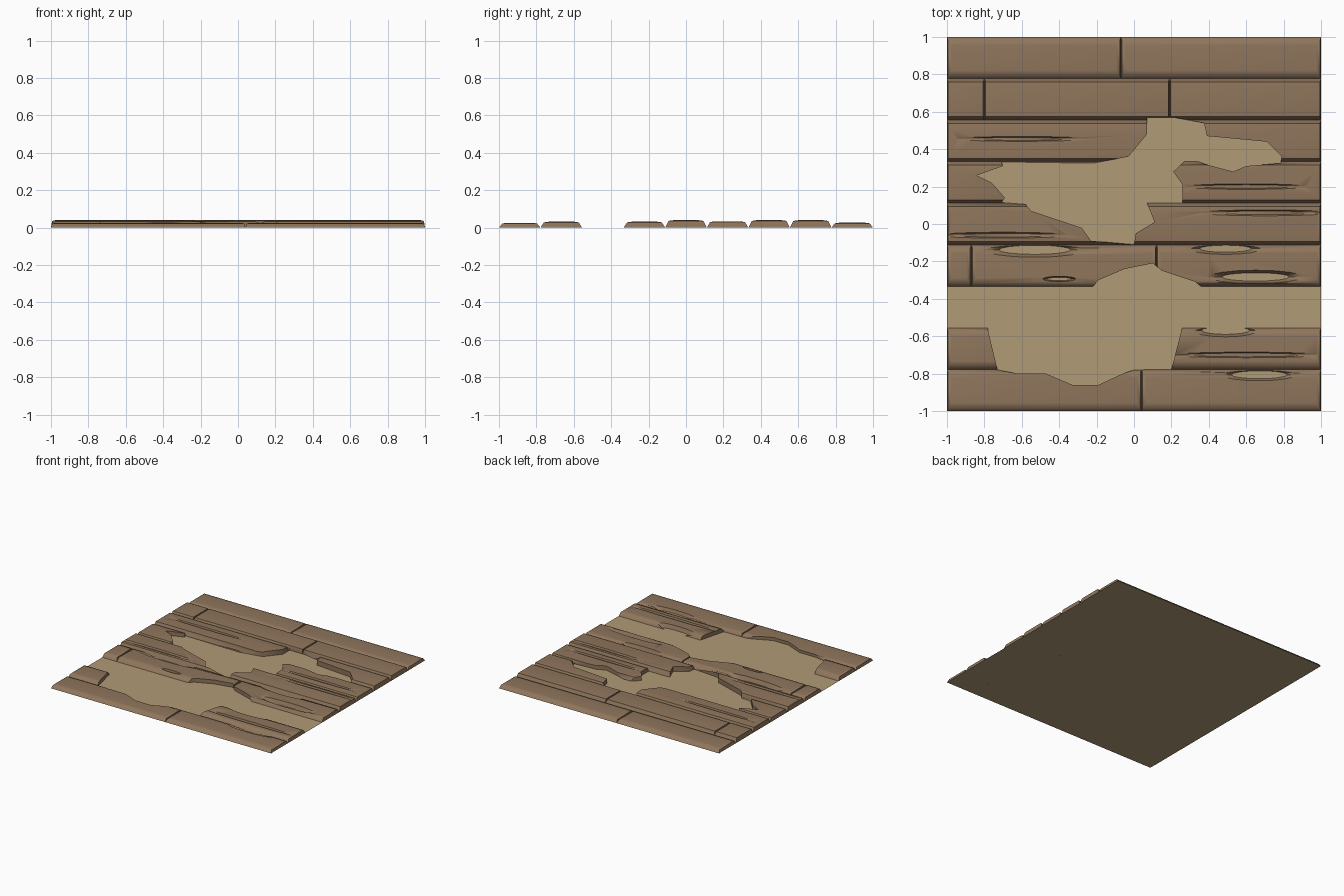
import bpy, bmesh, math

if "Cube" in bpy.data.objects:
    bpy.data.objects.remove(bpy.data.objects["Cube"])


def material(name, rgb):
    m = bpy.data.materials.new(name)
    m.diffuse_color = (*rgb, 1)
    m.use_nodes = True
    m.node_tree.nodes["Principled BSDF"].inputs["Base Color"].default_value = m.diffuse_color
    return m


wood = material("worn brown wood", (0.275, 0.18, 0.107))
earth = material("bare tan earth", (0.434, 0.328, 0.178))


def make_object(name, bm, mat=None):
    bmesh.ops.recalc_face_normals(bm, faces=bm.faces)
    me = bpy.data.meshes.new(name)
    bm.to_mesh(me)
    bm.free()
    ob = bpy.data.objects.new(name, me)
    bpy.context.collection.objects.link(ob)
    if mat:
        me.materials.append(mat)
    return ob


def loft(bm, rings):
    """Closed solid through rings of equal length."""
    vs = [[bm.verts.new(p) for p in r] for r in rings]
    n = len(vs[0])
    for a, b in zip(vs, vs[1:]):
        for i in range(n):
            j = (i + 1) % n
            bm.faces.new((a[i], a[j], b[j], b[i]))
    bm.faces.new(vs[0][::-1])
    bm.faces.new(vs[-1])


def prism(name, pts):
    """Vertical-walled cutter for a rotted-away hole."""
    bm = bmesh.new()
    loft(bm, [[(x, y, z) for x, y in pts] for z in (-0.05, 0.1)])
    return make_object(name, bm)


def dent(x, y, hx, hy, floor, grow=2.2):
    """Long tapered lens cutter: a worn hollow reaching down to floor."""
    bm = bmesh.new()
    rings = []
    for z, k in ((floor, 1), (0.05, grow)):
        ring = []
        for i in range(16):
            a = math.tau * i / 16
            ring.append((x + hx * (0.4 + 0.6 * k) * math.cos(a),
                         y + hy * k * math.sin(a), z))
        rings.append(ring)
    loft(bm, rings)
    return make_object("hollow_cutter", bm)


# Bare ground sheet
bm = bmesh.new()
bmesh.ops.create_grid(bm, x_segments=1, y_segments=1, size=1)
make_object("ground_sheet", bm, earth)

# Outlines of the two rotted holes
hole_a = [(.07, .57), (.21, .57), (.375, .54), (.39, .47), (.71, .44), (.79, .36),
          (.785, .325), (.6, .31), (.53, .28), (.38, .32), (.34, .335), (.27, .335),
          (.21, .28), (.26, .21), (.26, .112), (.07, .112), (.11, .01), (.01, -.05),
          (0, -.11), (-.23, -.09), (-.28, -.02), (-.55, .07), (-.58, .105), (-.71, .115),
          (-.69, .14), (-.76, .22), (-.84, .26), (-.7, .31), (-.71, .332), (-.22, .325),
          (-.03, .36), (.07, .48)]
hole_b = [(-.22, -.335), (-.19, -.3), (-.05, -.24), (.1, -.21), (.15, -.25), (.33, -.31),
          (.36, -.335), (.36, -.5), (.26, -.545), (.2, -.777), (0, -.78), (-.06, -.8),
          (-.19, -.86), (-.33, -.86), (-.47, -.8), (-.62, -.8), (-.73, -.78),
          (-.78, -.57), (-.78, -.5), (-.22, -.5)]
cutters = [prism("upper_hole_cutter", hole_a), prism("lower_hole_cutter", hole_b)]

# Worn hollows: some through to the ground, some shallow
for d in [(-.53, -.138, .18, .022, -.005), (.49, -.132, .13, .017, -.005),
          (-.4, -.294, .06, .008, -.005), (.65, -.283, .17, .02, -.005),
          (.49, -.569, .12, .019, -.005), (.67, -.806, .14, .019, -.005),
          (-.6, .455, .25, .008, .028), (.6, -.7, .3, .01, .018),
          (.7, .06, .25, .01, .028), (.6, .2, .25, .01, .022),
          (-.7, -.06, .25, .01, .028)]:
    cutters.append(dent(*d))

# Board rows from front to back: height and the joints along x (row 2 is missing)
rows = [(.026, (.04,)), (.032, ()), None, (.032, (-.87, .12)), (.04, ()),
        (.034, ()), (.04, ()), (.04, (-.8, .19)), (.027, (-.07,))]
W = 2 / 9
for r, row in enumerate(rows):
    if row is None:
        continue
    h, joints = row
    xs = [-1, *joints, 1]
    y0, y1 = -1 + r * W, -1 + (r + 1) * W
    for x0, x1 in zip(xs, xs[1:]):
        bm = bmesh.new()
        rings = []
        for dx, dy, z in ((0, 0, 0), (.006, .018, h - .004), (.025, .045, h)):
            rings.append([(x0 + dx, y0 + dy, z), (x1 - dx, y0 + dy, z),
                          (x1 - dx, y1 - dy, z), (x0 + dx, y1 - dy, z)])
        loft(bm, rings)
        board = make_object("floor_board", bm, wood)
        for c in cutters:
            b = board.modifiers.new("cut", 'BOOLEAN')
            b.object, b.operation, b.solver = c, 'DIFFERENCE', 'EXACT'
        # Bake the cuts, then drop the hidden underside
        dg = bpy.context.evaluated_depsgraph_get()
        me = bpy.data.meshes.new_from_object(board.evaluated_get(dg))
        board.modifiers.clear()
        board.data = me
        bm = bmesh.new()
        bm.from_mesh(me)
        under = [f for f in bm.faces if all(v.co.z < 1e-4 for v in f.verts)]
        bmesh.ops.delete(bm, geom=under, context='FACES')
        bm.to_mesh(me)
        bm.free()
        me.materials.clear()
        me.materials.append(wood)
        for p in me.polygons:
            p.material_index = 0
        bpy.context.view_layer.objects.active = board
        bpy.ops.object.select_all(action='DESELECT')
        board.select_set(True)
        bpy.ops.object.shade_smooth_by_angle(angle=math.radians(50))

for c in cutters:
    bpy.data.objects.remove(c)
